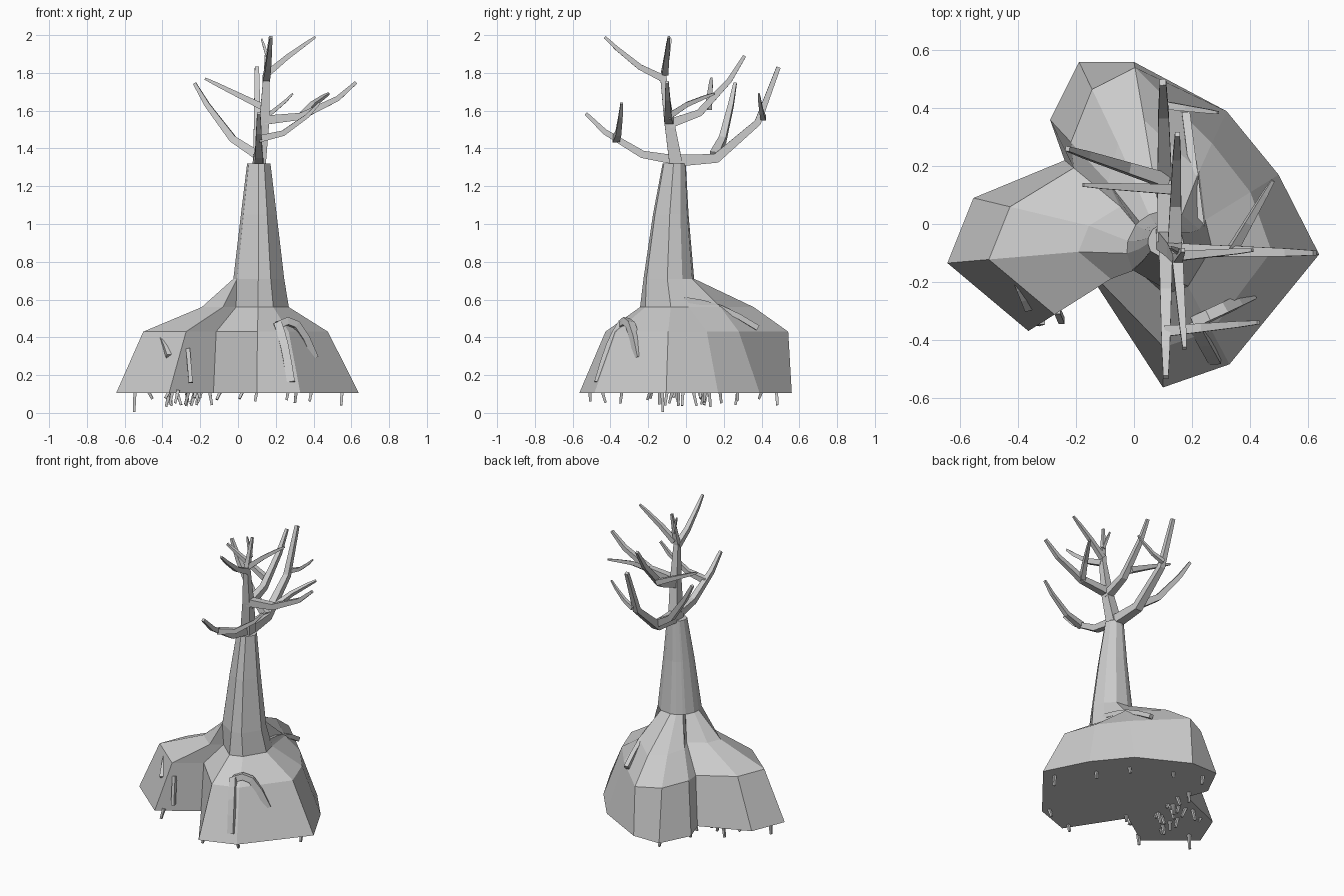
import bpy, bmesh, random
from math import cos, sin, pi, atan2
from mathutils import Vector

if "Cube" in bpy.data.objects:
    bpy.data.objects.remove(bpy.data.objects["Cube"])

random.seed(4)
CORE = Vector((.11, -.07, 0))       # trunk axis


def finish(bm, name):
    bmesh.ops.recalc_face_normals(bm, faces=bm.faces)
    me = bpy.data.meshes.new(name)
    bm.to_mesh(me)
    bm.free()
    bpy.context.collection.objects.link(bpy.data.objects.new(name, me))


def skin(bm, rings):
    rows = [[bm.verts.new(p) for p in r] for r in rings]
    n = len(rows[0])
    for a, b in zip(rows, rows[1:]):
        for i in range(n):
            bm.faces.new((a[i], a[(i + 1) % n], b[(i + 1) % n], b[i]))
    bm.faces.new(rows[0][::-1])
    bm.faces.new(rows[-1])


def tube(bm, pts, r0, r1, sides=4):
    rings, last = [], len(pts) - 1
    d = (pts[1] - pts[0]).normalized()
    u = Vector((1, 0, 0)) if abs(d.x) < .7 else Vector((0, 1, 0))
    for i, p in enumerate(pts):
        d = (pts[min(i + 1, last)] - pts[max(i - 1, 0)]).normalized()
        u = (u - d * u.dot(d)).normalized()
        v = d.cross(u)
        r = r0 + (r1 - r0) * i / last
        angles = [2 * pi * (k + .5) / sides for k in range(sides)]
        rings.append([p + (u * cos(a) + v * sin(a)) * r for a in angles])
    skin(bm, rings)


# Lobed root mass: foot x, y, then how far shoulder and collar draw in to the trunk
feet = [
    (-.645, -.135, .19, .60), (-.365, -.37, .19, .60), (-.13, -.21, .06, .50),
    (.10, -.565, .28, .65), (.33, -.485, .28, .65), (.64, -.105, .31, .70),
    (.50, .17, .25, .65), (.32, .39, .24, .45), (0, .56, .03, .32),
    (-.19, .56, .15, .45), (-.29, .36, .18, .50), (-.24, .22, .09, .55),
    (-.555, .09, .19, .60),
]
foot, shoulder, collar = [], [], []
for x, y, s, c in feet:
    p = Vector((x, y, 0))
    foot.append(p + Vector((0, 0, .105)))
    shoulder.append(p.lerp(CORE, s) + Vector((0, 0, .43)))
    collar.append(p.lerp(CORE, c) + Vector((0, 0, .56)))

# Trunk rings keep the direction of each lobe column: centre y, radius, height
rings = [foot, shoulder, collar]
for cy, r, z in ((-.09, .135, .71), (-.08, .095, 1.05), (-.062, .062, 1.32)):
    ring = []
    for p in collar:
        a = atan2(p.y - CORE.y, p.x - CORE.x)
        ring.append(Vector((CORE.x + r * cos(a), cy + r * sin(a), z)))
    rings.append(ring)
bm = bmesh.new()
skin(bm, rings)
finish(bm, "trunk_and_root_mass")


# Bare branches: start, tip, and how late the branch turns upward
def branch(bm, start, tip, late):
    a, b = Vector(start), Vector(tip)
    pts = []
    for t in (0, .4, .8, 1):
        p = a.lerp(b, t)
        p.z = a.z + (b.z - a.z) * t ** late
        pts.append(p)
    r = .008 + .05 * (b - a).length
    tube(bm, pts, r, .35 * r)


bm = bmesh.new()
leader = [(.11, -.05, 1.3), (.14, -.09, 1.55), (.15, -.12, 1.78), (.17, -.09, 1.99)]
tube(bm, [Vector(p) for p in leader], .05, .01)
# crown twigs
branch(bm, (.15, -.12, 1.77), (.175, -.43, 1.99), 1.4)
branch(bm, (.16, -.11, 1.80), (.41, -.09, 1.99), .9)
branch(bm, (.165, -.10, 1.86), (.125, -.08, 1.98), 1)
# front limb and its twig
branch(bm, (.11, -.03, 1.335), (.11, -.53, 1.585), 2.2)
branch(bm, (.11, -.37, 1.45), (.43, -.34, 1.64), 2)
# back limb, its twig and the left limb
branch(bm, (.11, -.06, 1.335), (.10, .49, 1.83), 4)
branch(bm, (.11, .41, 1.56), (.29, .385, 1.69), 1.5)
branch(bm, (.11, .15, 1.36), (-.23, .26, 1.745), 1.6)
# upper back limb and its twig
branch(bm, (.14, -.09, 1.53), (.15, .31, 1.89), 2)
branch(bm, (.13, .12, 1.62), (-.175, .135, 1.77), 1)
# right limb and its twig
branch(bm, (.14, -.09, 1.55), (.625, -.10, 1.75), 2.5)
branch(bm, (.34, -.09, 1.57), (.48, .15, 1.69), .7)
finish(bm, "branches")


# Roots surfacing on the lobes: start, end, arch height
def root(bm, start, end, arch, r=.02):
    a, b = Vector(start), Vector(end)
    pts = [a.lerp(b, i / 4) + Vector((0, 0, arch * sin(pi * i / 4))) for i in range(5)]
    tube(bm, pts, r, r)


bm = bmesh.new()
root(bm, (.28, -.465, .16), (.21, -.34, .47), .04, .03)
root(bm, (.21, -.34, .465), (.40, -.25, .29), .09, .028)
root(bm, (-.33, -.13, .46), (-.17, -.12, .52), .01)
root(bm, (-.42, -.15, .41), (-.365, -.29, .30), .02)
root(bm, (-.265, -.30, .34), (-.25, -.335, .16), 0, .015)
root(bm, (.23, -.01, .60), (.18, .38, .45), .03)
finish(bm, "surface_roots")

# Short rootlets hanging under the base, thickest under the left lobe
spots = [p.lerp(CORE, random.uniform(.08, .3)) for p in foot]
for i in range(14):
    spots.append(Vector((random.uniform(-.38, -.2), random.uniform(-.27, .15), 0)))
bm = bmesh.new()
for i, p in enumerate(spots):
    top = Vector((p.x, p.y, .12))
    low = 0.004 if i == 0 else random.uniform(.03, .08)
    end = Vector((p.x + random.uniform(-.025, .025), p.y + random.uniform(-.02, .02), low))
    tube(bm, [top, end], .012, .009)
finish(bm, "rootlets")
